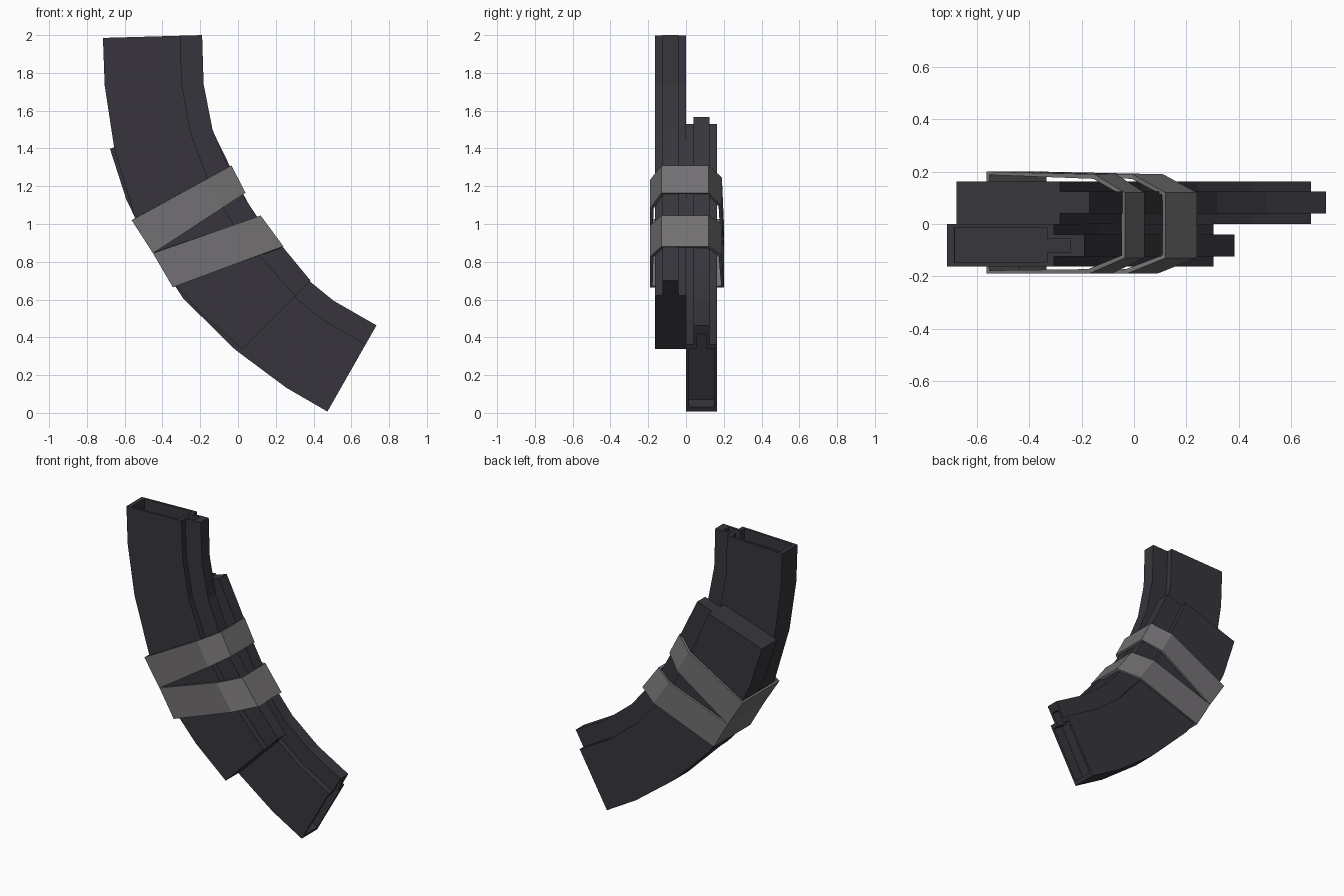
import bpy, bmesh, math
from mathutils import Vector

if "Cube" in bpy.data.objects:
    bpy.data.objects.remove(bpy.data.objects["Cube"])

def material(name, rgb):
    m = bpy.data.materials.new(name)
    m.diffuse_color = (*rgb, 1)
    m.use_nodes = True
    m.node_tree.nodes["Principled BSDF"].inputs["Base Color"].default_value = m.diffuse_color
    return m

DARK = material("dark_gunmetal", (0.038, 0.036, 0.045))
TAPE = material("grey_tape", (0.17, 0.163, 0.168))

def finish(bm, name, mat):
    bmesh.ops.recalc_face_normals(bm, faces=bm.faces)
    me = bpy.data.meshes.new(name)
    bm.to_mesh(me)
    bm.free()
    ob = bpy.data.objects.new(name, me)
    bpy.context.collection.objects.link(ob)
    me.materials.append(mat)
    return ob

def bridge(bm, a, b):
    n = len(a)
    for i in range(n):
        bm.faces.new((a[i], a[(i + 1) % n], b[(i + 1) % n], b[i]))

# Curved side outlines in x, z: opening end first, closed end last
OUTER = [(-.715, 1.985), (-.706, 1.735), (-.655, 1.40), (-.545, 1.03),
         (-.385, .74), (-.2, .53), (.022, .338)]
INNER = [(-.19, 2.0), (-.182, 1.74), (-.135, 1.50), (-.02, 1.22),
         (.10, 1.04), (.24, .875), (.384, .70)]

def section(o, i, y, ts, ws):
    """Wide body with a narrower rib: ts = outer, step and rib fractions."""
    t0, t1, t2 = ts
    w, r = ws
    pts = [(t0, -w), (t0, w), (t1, w), (t1, r), (t2, r), (t2, -r), (t1, -r), (t1, -w)]
    out = []
    for t, dy in pts:
        p = o.lerp(i, t)
        out.append(Vector((p.x, y + dy, p.y)))
    return out

def magazine(name, y, outer, inner):
    bm = bmesh.new()
    ring = lambda pts: [bm.verts.new(p) for p in pts]
    rings = [ring(section(o, i, y, (0, .78, 1), (.0815, .042)))
             for o, i in zip(outer, inner)]
    for a, b in zip(rings, rings[1:]):
        bridge(bm, a, b)
    bm.faces.new(rings[-1])
    # hollow feed opening with a shallow floor
    cav = ((.055, .73, .9), (.066, .025))
    lip = ring(section(outer[0], inner[0], y, *cav))
    floor = ring(section(outer[0].lerp(outer[1], .3), inner[0].lerp(inner[1], .3), y, *cav))
    bridge(bm, rings[0], lip)
    bridge(bm, lip, floor)
    bm.faces.new(floor)
    return finish(bm, name, DARK)

out_a = [Vector(p) for p in OUTER]
in_a = [Vector(p) for p in INNER]
magazine("front_magazine", -.0815, out_a, in_a)

# The second one is turned over about a tilted axis
CENTRE = Vector((-.1225, .995))
ang = math.radians(31)
AXIS = Vector((math.cos(ang), math.sin(ang)))
def flip(p):
    v = p - CENTRE
    return CENTRE + 2 * v.dot(AXIS) * AXIS - v
out_b = [flip(p) for p in out_a]
in_b = [flip(p) for p in in_a]
for k, f in ((-1, 1), (-2, .5)):
    out_b[k] += Vector((-.043, -.033)) * f
    in_b[k] += Vector((-.025, -.015)) * f
magazine("back_magazine", .0815, out_b, in_b)

# Tape bands: corners given as outer/inner ends of the upper and lower edges
HOOP = [(0, -.19), (.74, -.19), (1, -.13), (1, .12), (.78, .19), (0, .2)]
def tape(name, upper, lower):
    bm = bmesh.new()
    loops = []
    for a, b in (upper, lower):
        loop = []
        for t, y in HOOP:
            p = Vector(a).lerp(Vector(b), t)
            loop.append(bm.verts.new((p.x, y, p.y)))
        loops.append(loop)
    bridge(bm, *loops)
    ob = finish(bm, name, TAPE)
    mod = ob.modifiers.new("thickness", 'SOLIDIFY')
    mod.thickness = .018
    mod.offset = -1

tape("upper_tape_band", ((-.563, 1.02), (-.035, 1.31)), ((-.45, .845), (.04, 1.165)))
tape("lower_tape_band", ((-.45, .845), (.12, 1.045)), ((-.345, .665), (.24, .882)))
